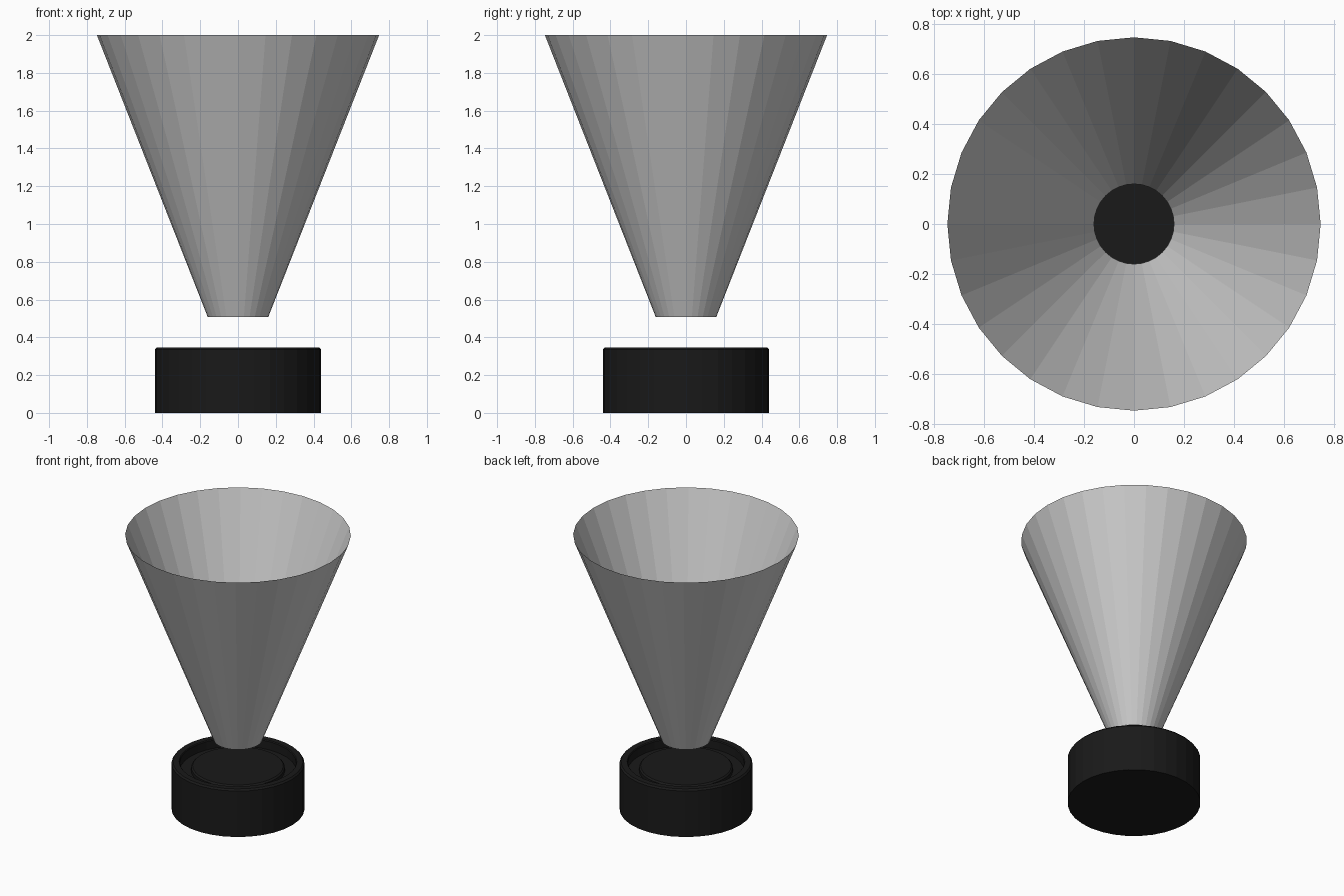
import bpy, bmesh
from math import cos, sin, tau

if "Cube" in bpy.data.objects:
    bpy.data.objects.remove(bpy.data.objects["Cube"])

SIDES = 32


def lathe(name, profile, color=None):
    """Revolve (radius, z) points about z; radius 0 closes with a cap."""
    bm = bmesh.new()
    rings = []
    for r, z in profile:
        if r == 0:
            rings.append([bm.verts.new((0, 0, z))] * SIDES)
        else:
            rings.append([bm.verts.new((r * cos(tau * i / SIDES), r * sin(tau * i / SIDES), z))
                          for i in range(SIDES)])
    for a, b in zip(rings, rings[1:]):
        for i in range(SIDES):
            j = (i + 1) % SIDES
            bm.faces.new(list(dict.fromkeys((a[i], a[j], b[j], b[i]))))
    mesh = bpy.data.meshes.new(name)
    bm.to_mesh(mesh)
    bm.free()
    ob = bpy.data.objects.new(name, mesh)
    bpy.context.collection.objects.link(ob)
    if color:
        mat = bpy.data.materials.new(name + "_paint")
        mat.diffuse_color = color
        mat.use_nodes = True
        mat.node_tree.nodes["Principled BSDF"].inputs["Base Color"].default_value = mat.diffuse_color
        mesh.materials.append(mat)
    return ob


BLACK = (0.01, 0.01, 0.01, 1)

# Round housing with a softened rim, recessed groove and raised inner disc
lathe("projector_base", [
    (0, 0), (0.44, 0), (0.44, 0.335), (0.43, 0.347),
    (0.39, 0.347), (0.385, 0.34), (0.385, 0.28),
    (0.31, 0.28), (0.31, 0.305), (0.30, 0.315), (0, 0.315)], BLACK)

# Open, single-skin beam cone floating above the base
lathe("light_beam", [(0.16, 0.507), (0.747, 2.0)])
